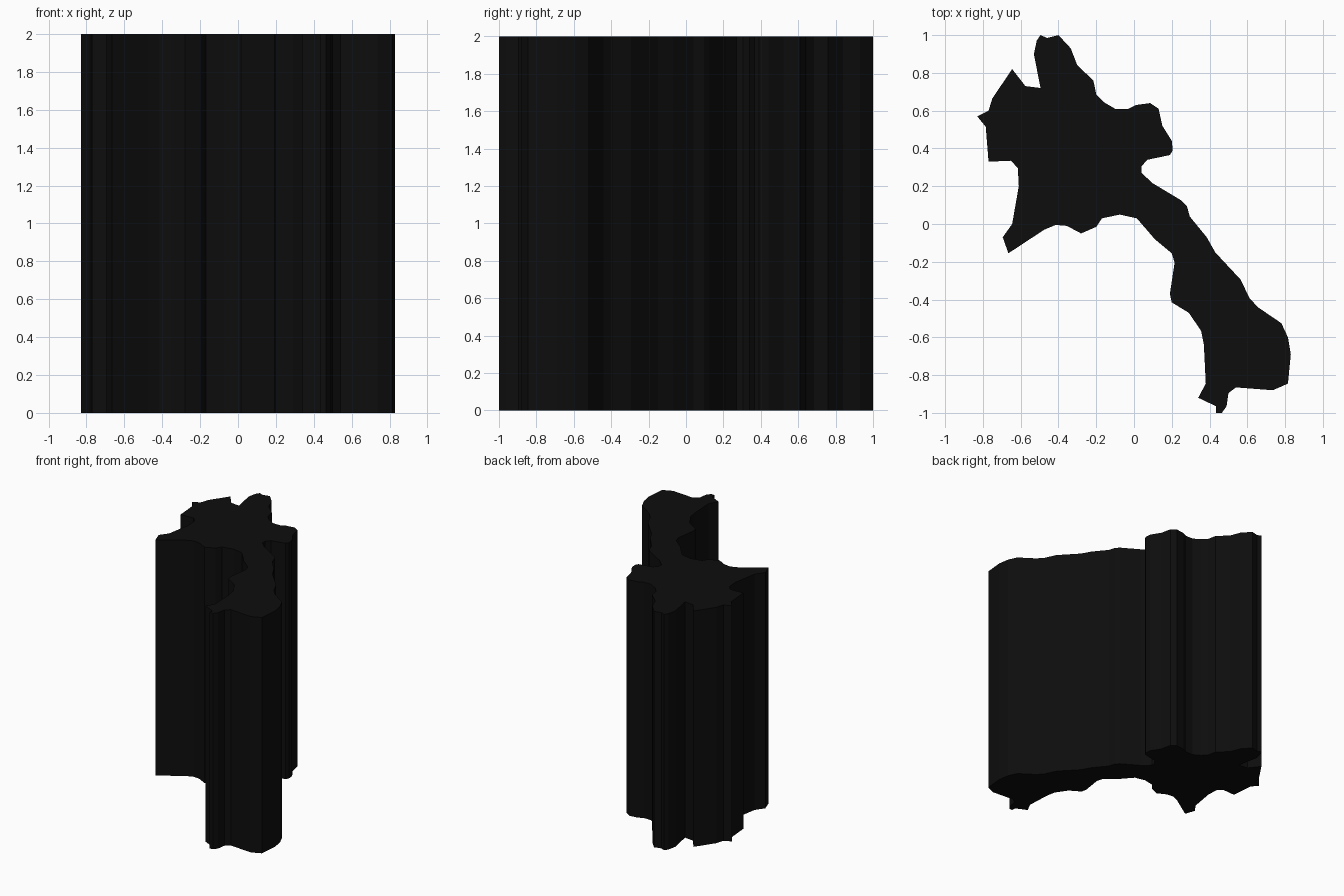
import bpy
import bmesh

HEIGHT = 2.0

# Outline of the slab seen from the top, clockwise from the upper left
OUTLINE = [
    (-.53, .90), (-.515, .97), (-.495, 1), (-.46, .985), (-.40, 1), (-.335, .93),
    (-.30, .84), (-.215, .76), (-.20, .685), (-.16, .645), (-.10, .61), (-.03, .61),
    (.01, .63), (.085, .64), (.13, .61), (.15, .52), (.20, .44), (.205, .39),
    (.19, .365), (.07, .34), (.04, .305), (.04, .27), (.10, .215), (.25, .125),
    (.28, .095), (.295, .04), (.385, -.07), (.43, -.15), (.565, -.295),
    (.61, -.39), (.655, -.44), (.78, -.525), (.815, -.60), (.83, -.69),
    (.815, -.845), (.735, -.88), (.54, -.865), (.50, -.895), (.49, -.965),
    (.465, -1), (.435, -1), (.435, -.965), (.34, -.92), (.38, -.845),
    (.37, -.64), (.355, -.565), (.29, -.47), (.20, -.415), (.19, -.37),
    (.215, -.205), (.20, -.155), (.11, -.08), (.015, .03), (-.075, .05),
    (-.17, .03), (-.20, -.015), (-.28, -.05), (-.355, -.01), (-.415, -.005),
    (-.475, -.03), (-.665, -.155), (-.695, -.07), (-.645, 0), (-.61, .20),
    (-.615, .295), (-.65, .335), (-.77, .33), (-.785, .515), (-.83, .57),
    (-.77, .60), (-.75, .665), (-.645, .82), (-.575, .73), (-.495, .72),
]

# Extrude the outline straight up
bm = bmesh.new()
base = bm.faces.new([bm.verts.new((x, y, 0)) for x, y in OUTLINE])
top = bmesh.ops.extrude_face_region(bm, geom=[base], use_keep_orig=True)
verts = [g for g in top["geom"] if isinstance(g, bmesh.types.BMVert)]
bmesh.ops.translate(bm, verts=verts, vec=(0, 0, HEIGHT))
bmesh.ops.recalc_face_normals(bm, faces=bm.faces)
bmesh.ops.triangulate(bm, faces=[f for f in bm.faces if len(f.verts) > 4])

mesh = bpy.data.meshes.new("region_slab")
bm.to_mesh(mesh)
bm.free()
slab = bpy.data.objects.new("region_slab", mesh)
bpy.context.collection.objects.link(slab)

# Near-black finish
black = bpy.data.materials.new("black")
black.diffuse_color = (0.004, 0.004, 0.004, 1)
mesh.materials.append(black)
